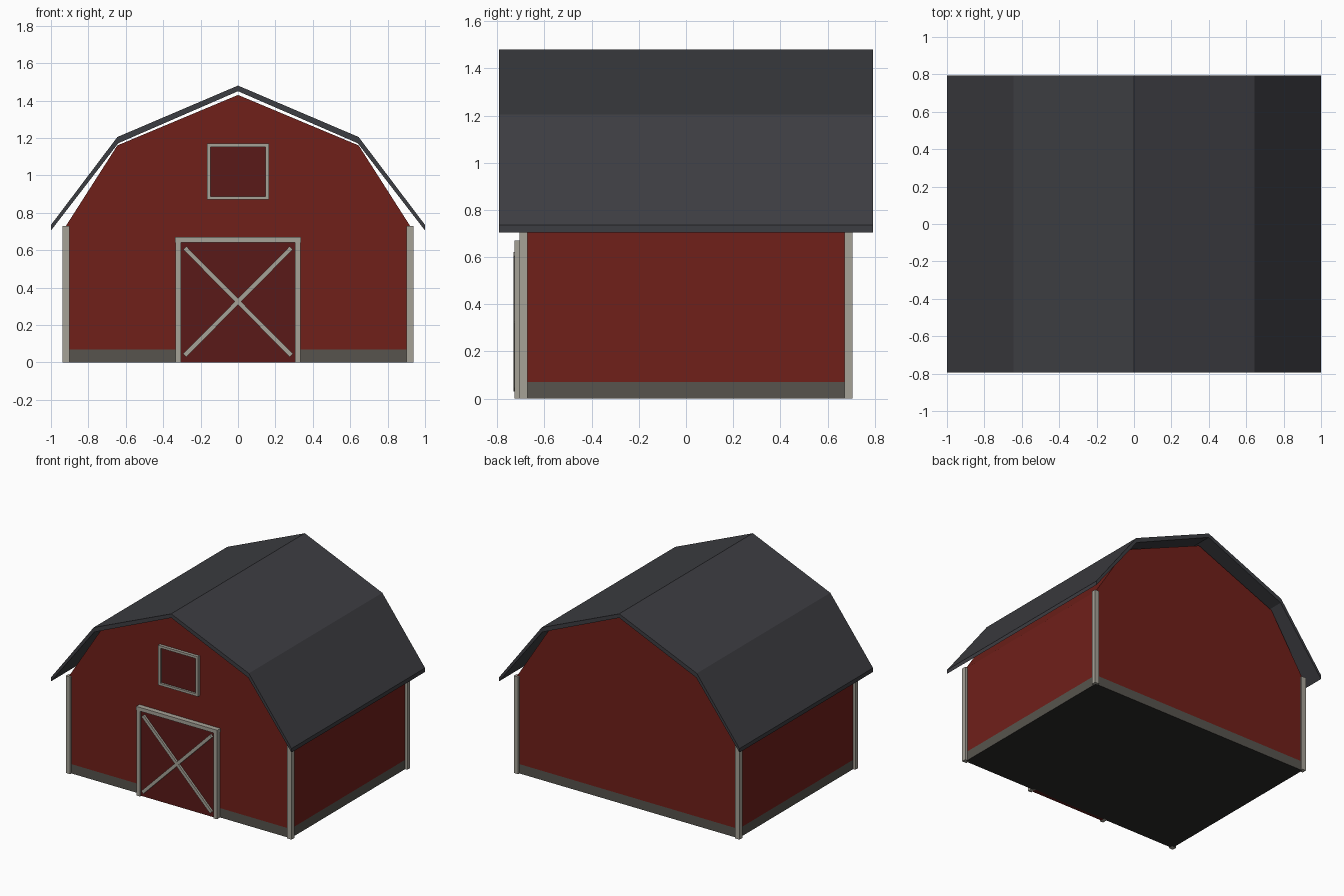
import bpy, bmesh, math
from mathutils import Matrix, Vector

if "Cube" in bpy.data.objects:
    bpy.data.objects.remove(bpy.data.objects["Cube"])


def material(name, rgb):
    m = bpy.data.materials.new(name)
    m.diffuse_color = (*rgb, 1)
    m.use_nodes = True
    m.node_tree.nodes["Principled BSDF"].inputs["Base Color"].default_value = m.diffuse_color
    return m


RED = material("barn_red", (0.16, 0.014, 0.010))
DOOR_RED = material("door_red", (0.10, 0.010, 0.009))
STONE = material("weathered_base", (0.095, 0.088, 0.075))
DARK = material("floor_dark", (0.025, 0.023, 0.021))
TRIM = material("trim", (0.38, 0.36, 0.31))
ROOF = material("roof_grey", (0.046, 0.047, 0.054))


def finish(name, bm, *mats):
    bmesh.ops.recalc_face_normals(bm, faces=bm.faces[:])
    me = bpy.data.meshes.new(name)
    bm.to_mesh(me)
    bm.free()
    for m in mats:
        me.materials.append(m)
    ob = bpy.data.objects.new(name, me)
    bpy.context.collection.objects.link(ob)
    return ob


def extrude_profile(points, y):
    """Closed x-z profile extruded from -y to y."""
    bm = bmesh.new()
    face = bm.faces.new([bm.verts.new((x, -y, z)) for x, z in points])
    ext = bmesh.ops.extrude_face_region(bm, geom=[face])
    verts = [g for g in ext["geom"] if isinstance(g, bmesh.types.BMVert)]
    bmesh.ops.translate(bm, verts=verts, vec=(0, 2 * y, 0))
    return bm


def box(name, lo, hi, mat):
    lo, hi = Vector(lo), Vector(hi)
    bm = bmesh.new()
    bmesh.ops.create_cube(bm, size=1, matrix=Matrix.Translation((lo + hi) / 2)
                          @ Matrix.Diagonal((*(hi - lo), 1)))
    return finish(name, bm, mat)


# Barn body: gambrel profile, with a weathered strip along the bottom
half = [(0.92, 0), (0.92, 0.73), (0.645, 1.16)]
bm = extrude_profile(half + [(0, 1.43)] + [(-x, z) for x, z in reversed(half)], 0.69)
bmesh.ops.bisect_plane(bm, geom=bm.verts[:] + bm.edges[:] + bm.faces[:],
                       plane_co=(0, 0, 0.07), plane_no=(0, 0, 1))
for f in bm.faces:
    z = f.calc_center_median().z
    f.material_index = 2 if z < 0.001 else 1 if z < 0.07 else 0
finish("barn_body", bm, RED, STONE, DARK)

# Roof: thin folded shell overhanging the gables
outer = [(1.0, 0.735), (0.645, 1.205)]
inner = [(1.0, 0.705), (0.64, 1.172)]
top = outer + [(0, 1.48)] + [(-x, z) for x, z in reversed(outer)]
under = inner + [(0, 1.45)] + [(-x, z) for x, z in reversed(inner)]
finish("roof", extrude_profile(top + under[::-1], 0.793), ROOF)

# Corner posts
for sx in (-1, 1):
    for sy in (-1, 1):
        x, y = 0.92 * sx, 0.688 * sy
        box("corner_post", (x - 0.018, y - 0.017, 0), (x + 0.018, y + 0.017, 0.73), TRIM)

# Barn door: panel, frame and crossed braces
box("door_panel", (-0.315, -0.713, 0), (0.315, -0.68, 0.65), DOOR_RED)
for s in (-1, 1):
    box("door_jamb", (0.32 * s - 0.014, -0.727, 0), (0.32 * s + 0.014, -0.68, 0.645), TRIM)
box("door_lintel", (-0.337, -0.728, 0.642), (0.337, -0.68, 0.67), TRIM)
length, angle = math.hypot(0.57, 0.575), math.atan2(0.575, 0.57)
for s in (-1, 1):
    brace = box("door_brace", (-length / 2, -0.006, -0.012), (length / 2, 0.012, 0.012), TRIM)
    brace.location = (0, -0.724 + 0.001 * s, 0.325)
    brace.rotation_euler.y = s * angle

# Loft window: panel and frame
box("loft_panel", (-0.155, -0.697, 0.88), (0.155, -0.68, 1.16), DOOR_RED)
for s in (-1, 1):
    box("loft_frame_side", (0.156 * s - 0.01, -0.712, 0.87), (0.156 * s + 0.01, -0.68, 1.17), TRIM)
    z = 1.02 + 0.141 * s
    box("loft_frame_rail", (-0.146, -0.712, z - 0.009), (0.146, -0.68, z + 0.009), TRIM)
